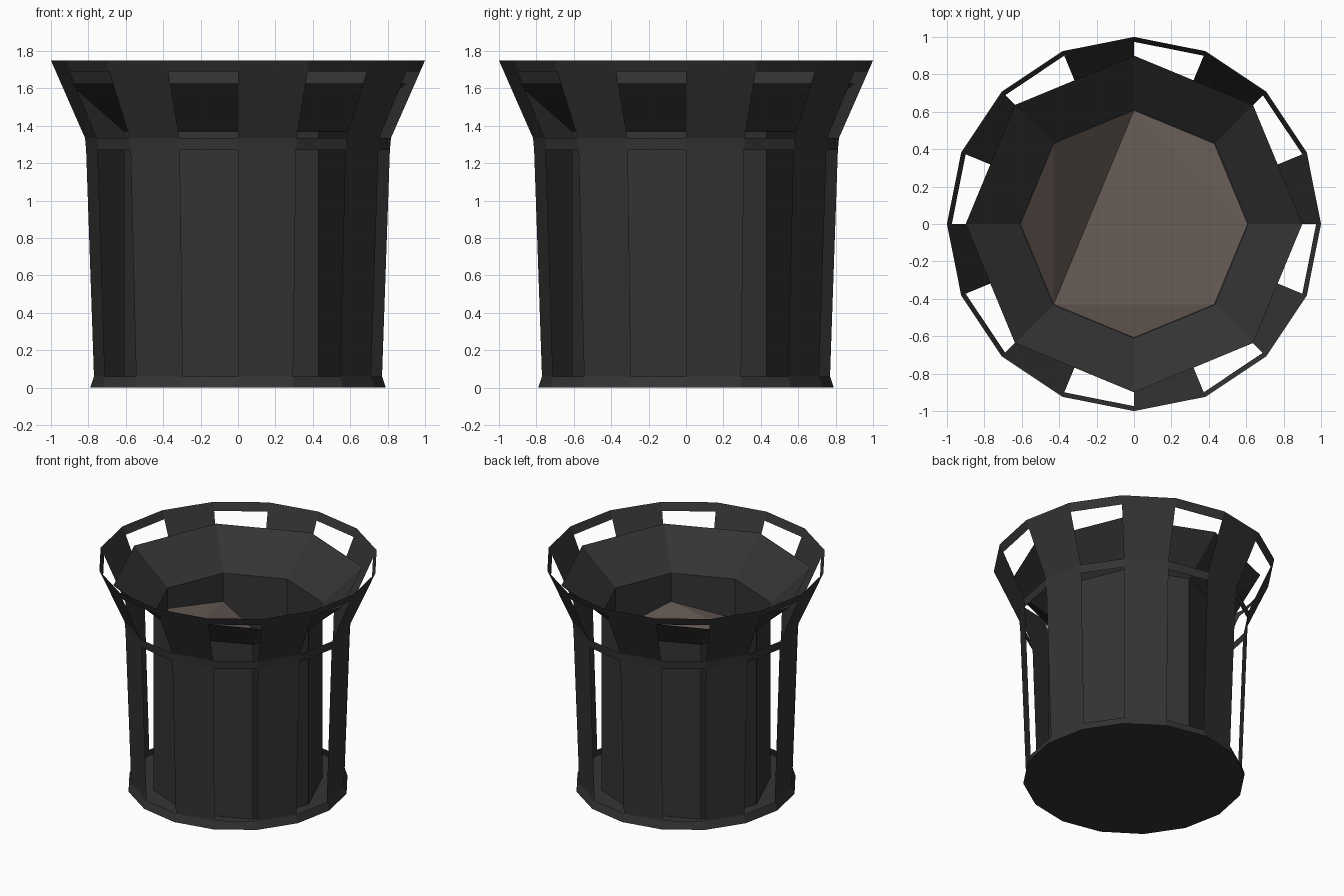
import bpy
from math import cos, sin, tau

if "Cube" in bpy.data.objects:
    bpy.data.objects.remove(bpy.data.objects["Cube"])


def material(name, colour):
    m = bpy.data.materials.new(name)
    m.diffuse_color = (*colour, 1)
    m.use_nodes = True
    m.node_tree.nodes["Principled BSDF"].inputs["Base Color"].default_value = m.diffuse_color
    return m


METAL = material("dark_metal", (0.034, 0.034, 0.034))
WASTE = material("brown_waste", (0.115, 0.09, 0.078))


def build(name, verts, faces, mat):
    me = bpy.data.meshes.new(name)
    me.from_pydata(verts, [], faces)
    me.materials.append(mat)
    me.update()
    ob = bpy.data.objects.new(name, me)
    bpy.context.collection.objects.link(ob)
    return ob


def ring(r, z, n):
    return [(r * cos(tau * k / n), r * sin(tau * k / n), z) for k in range(n)]


def lathe(name, profile, n, mat, open_bands=(), floor=False, inward=False):
    """Revolve (r, z) points; bands listed in open_bands lose every odd panel."""
    verts = [v for r, z in profile for v in ring(r, z, n)]
    faces = []
    for b in range(len(profile) - 1):
        for k in range(n):
            if b in open_bands and k % 2:
                continue
            j = (k + 1) % n
            f = (b * n + k, b * n + j, (b + 1) * n + j, (b + 1) * n + k)
            faces.append(f[::-1] if inward else f)
    if floor:
        faces.append(tuple(range(n))[::-1])
    return build(name, verts, faces, mat)


# Outer slatted shell: base ring, slats, middle ring, flared slats, top ring
lathe("outer_shell",
      [(0.79, 0), (0.77, 0.06), (0.812, 1.27), (0.818, 1.335), (0.974, 1.69), (1.0, 1.75)],
      16, METAL, open_bands=(1, 3), floor=True)

# Octagonal inner bin and the funnel that leads into it
lathe("inner_bin", [(0.61, 0), (0.61, 1.37)], 8, METAL)
lathe("funnel", [(0.61, 1.37), (0.9, 1.625)], 8, METAL, inward=True)

# Uneven waste surface, one height per octagon corner
heights = [1.04, 0.86, 0.73, 1.15, 1.21, 1.0, 1.06, 1.15]
corners = [(x, y, h) for (x, y, _), h in zip(ring(0.608, 0, 8), heights)]
build("waste", corners,
      [(3, 4, 5), (2, 3, 5), (2, 5, 0), (0, 1, 2), (5, 7, 0), (5, 6, 7)], WASTE)
